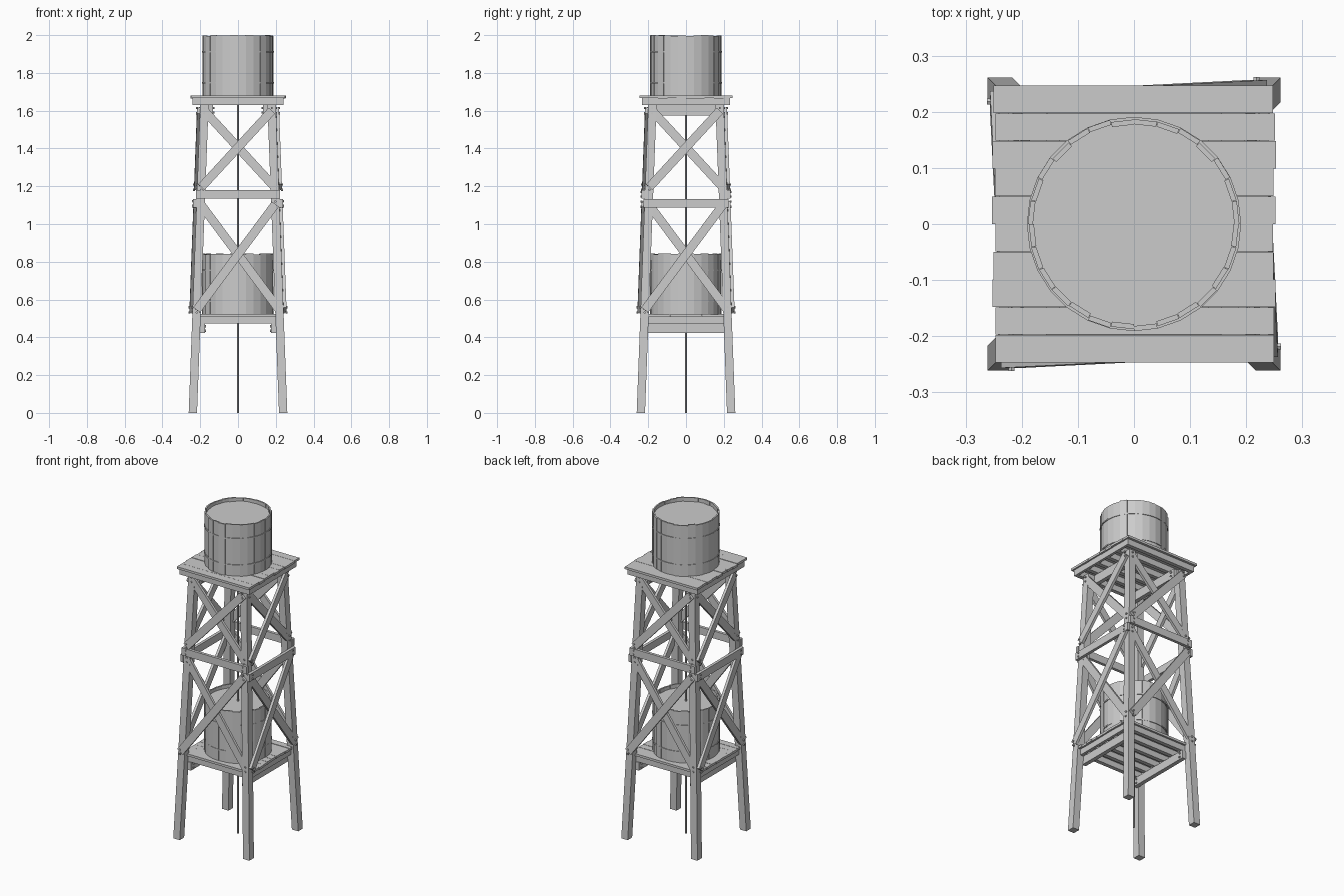
import bpy, bmesh, math, random
from mathutils import Vector, Matrix

if "Cube" in bpy.data.objects:
    bpy.data.objects.remove(bpy.data.objects["Cube"])
random.seed(4)


def outer(z):
    # outer face of the tapering legs at height z
    return 0.261 - 0.0375 * z


def finish(name, bm):
    bmesh.ops.recalc_face_normals(bm, faces=bm.faces)
    me = bpy.data.meshes.new(name)
    bm.to_mesh(me)
    bm.free()
    ob = bpy.data.objects.new(name, me)
    bpy.context.collection.objects.link(ob)
    return ob


def hexa(bm, bottom, top):
    # solid between two matching loops of points
    a = [bm.verts.new(p) for p in bottom]
    b = [bm.verts.new(p) for p in top]
    bm.faces.new(a[::-1])
    bm.faces.new(b)
    n = len(a)
    for i in range(n):
        j = (i + 1) % n
        bm.faces.new((a[i], a[j], b[j], b[i]))


def box(bm, x0, x1, y0, y1, z0, z1):
    loop = [(x0, y0), (x1, y0), (x1, y1), (x0, y1)]
    hexa(bm, [(x, y, z0) for x, y in loop], [(x, y, z1) for x, y in loop])


def beam(bm, p, q, width, thick, rot):
    # flat timber from p to q, facing -y before rotation
    p, q = Vector(p), Vector(q)
    d = (q - p).normalized()
    w = d.cross(Vector((0, 1, 0))).normalized()
    n = d.cross(w)
    sec = [w * a * width / 2 + n * b * thick / 2
           for a, b in ((-1, -1), (1, -1), (1, 1), (-1, 1))]
    hexa(bm, [rot @ (p + s) for s in sec], [rot @ (q + s) for s in sec])


def bolt(bm, x, y, z, rot):
    m = rot.to_4x4() @ Matrix.Translation((x, y, z)) @ Matrix.Rotation(math.pi / 2, 4, 'X')
    bmesh.ops.create_cone(bm, cap_ends=True, segments=6, radius1=0.006,
                          radius2=0.006, depth=0.01, matrix=m)


# four tapering legs
bm = bmesh.new()
for sx in (-1, 1):
    for sy in (-1, 1):
        loops = []
        for z in (0, 1.63):
            o = outer(z)
            i = o - 0.044
            loops.append([(sx * a, sy * b, z) for a, b in ((i, i), (o, i), (o, o), (i, o))])
        hexa(bm, *loops)
finish("legs", bm)

# cross braces, girts and bolts on each of the four sides
braces, girts, bolts = bmesh.new(), bmesh.new(), bmesh.new()
for k in range(4):
    rot = Matrix.Rotation(k * math.pi / 2, 3, 'Z')
    for z0, z1 in ((0.545, 1.105), (1.195, 1.60)):
        x0, x1 = outer(z0) - 0.022, outer(z1) - 0.022
        beam(braces, (-x0, -outer(z0) - 0.008, z0), (x1, -outer(z1) - 0.008, z1), 0.046, 0.016, rot)
        beam(braces, (x0, -outer(z0) + 0.0085, z0), (-x1, -outer(z1) + 0.0085, z1), 0.046, 0.016, rot)
        for s, x, z in ((-1, x0, z0), (1, x1, z1)):
            for dz in (-0.014, 0.014):
                bolt(bolts, s * x, -outer(z) - 0.016, z + dz, rot)
                bolt(bolts, -s * x, -outer(z) - 0.001, z + dz, rot)
    zg = 1.158 if k % 2 == 0 else 1.11
    o = outer(zg)
    beam(girts, (-o - 0.006, -o - 0.009, zg), (o + 0.006, -o - 0.009, zg), 0.046, 0.018, rot)
    for s in (-1, 1):
        for dz in (-0.012, 0.012):
            bolt(bolts, s * (o - 0.022), -o - 0.018, zg + dz, rot)
finish("cross_braces", braces)
finish("girts", girts)


def platform(name, top, hx, hy, bearer_top, bearer_h, bearer_y, rim_x, rim_y):
    # deck of uneven planks running along x
    bm = bmesh.new()
    n = 10
    w = 2 * hy / n
    for i in range(n):
        y = -hy + i * w
        t = top - random.uniform(0, 0.003)
        box(bm, -hx - random.uniform(-.004, .004), hx + random.uniform(-.004, .004),
            y + 0.0003, y + w - 0.0003, t - 0.014, t)
    finish(name + "_planks", bm)
    # joists along x under the deck
    bm = bmesh.new()
    for i in range(6):
        y = (rim_y - 0.012) * (-1 + 2 * i / 5)
        box(bm, -rim_x, rim_x, y - 0.012, y + 0.012, bearer_top, top - 0.016)
    finish(name + "_joists", bm)
    # rim boards closing the joist ends
    bm = bmesh.new()
    for s in (-1, 1):
        box(bm, s * rim_x - 0.008, s * rim_x + 0.008, -rim_y, rim_y, bearer_top, top - 0.015)
    finish(name + "_rim_boards", bm)
    # bearers along y inside the legs
    bm = bmesh.new()
    zc = bearer_top - bearer_h / 2
    xb = outer(zc) - 0.044 - 0.0125
    for s in (-1, 1):
        box(bm, s * xb - 0.0125, s * xb + 0.0125, -bearer_y, bearer_y,
            bearer_top - bearer_h, bearer_top)
        for e in (-1, 1):
            for dz in (-0.012, 0.012):
                bolt(bolts, e * (bearer_y - 0.022), -xb + 0.014, zc + dz,
                     Matrix.Rotation(s * math.pi / 2, 3, 'Z'))
    finish(name + "_bearers", bm)


platform("upper_platform", 1.682, 0.25, 0.247, 1.63, 0.055, 0.187, 0.232, 0.232)
platform("lower_platform", 0.524, 0.235, 0.215, 0.472, 0.05, 0.21, 0.215, 0.205)
finish("bolts", bolts)


def tank(name, z0, z1):
    # barrel of separate staves
    bm = bmesh.new()
    n = 28
    for i in range(n):
        a0, a1 = (2 * math.pi * (i + e) / n for e in (0.01, 0.99))
        ro = 0.189 + random.uniform(-0.003, 0.002)
        ri = ro - 0.009
        top = z1 - random.uniform(0, 0.006)
        sec = [(r * math.cos(a), r * math.sin(a)) for r, a in ((ri, a0), (ro, a0), (ro, a1), (ri, a1))]
        hexa(bm, [(x, y, z0) for x, y in sec], [(x, y, top) for x, y in sec])
    finish(name + "_staves", bm)
    # inner fill with a flat top just below the rim
    bm = bmesh.new()
    h = z1 - 0.025 - z0
    bmesh.ops.create_cone(bm, cap_ends=True, segments=28, radius1=0.182, radius2=0.182,
                          depth=h, matrix=Matrix.Translation((0, 0, z0 + h / 2)))
    finish(name + "_water", bm)
    # two thin hoops
    bm = bmesh.new()
    for dz in (0.068, 0.232):
        secs = []
        for i in range(28):
            a = 2 * math.pi * i / 28
            c, s = math.cos(a), math.sin(a)
            secs.append([bm.verts.new((r * c, r * s, z0 + dz + e)) for r, e in
                         ((0.185, -.004), (0.191, -.004), (0.191, .004), (0.185, .004))])
        for i in range(28):
            p, q = secs[i], secs[(i + 1) % 28]
            for j in range(4):
                bm.faces.new((p[j], p[(j + 1) % 4], q[(j + 1) % 4], q[j]))
    finish(name + "_hoops", bm)


tank("upper_tank", 1.68, 2.0)
tank("lower_tank", 0.522, 0.845)

# central water pipe
bm = bmesh.new()
bmesh.ops.create_cone(bm, cap_ends=True, segments=8, radius1=0.0045, radius2=0.0045,
                      depth=1.67, matrix=Matrix.Translation((0, 0, 0.835)))
finish("pipe", bm)
